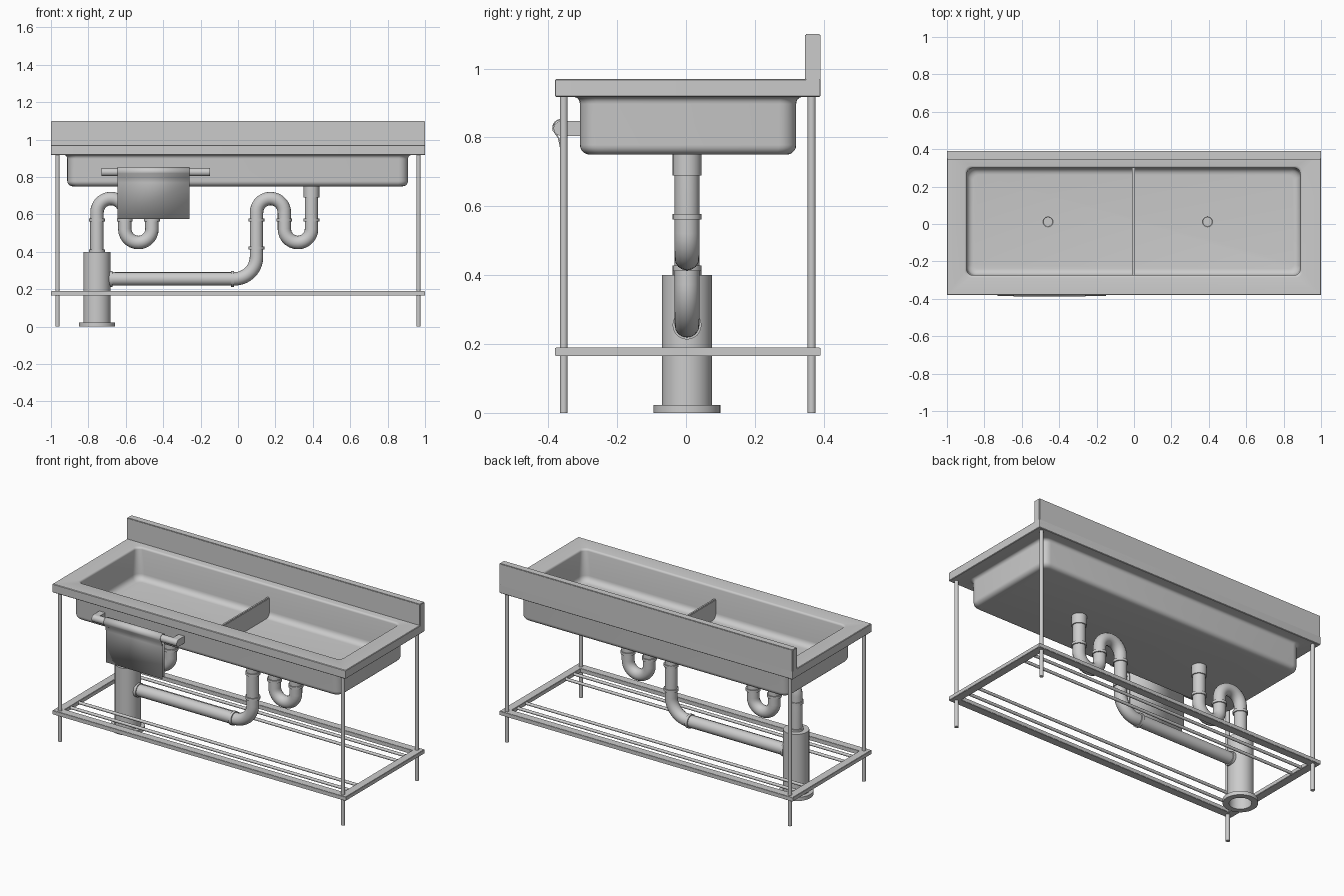
import bpy, bmesh, math
from mathutils import Vector

if "Cube" in bpy.data.objects:
    bpy.data.objects.remove(bpy.data.objects["Cube"])

PY = 0.003  # plane of all the pipework


def finish(ob, angle=35):
    bpy.ops.object.select_all(action='DESELECT')
    bpy.context.view_layer.objects.active = ob
    ob.select_set(True)
    bpy.ops.object.shade_smooth_by_angle(angle=math.radians(angle))
    return ob


def from_bm(name, bm):
    bmesh.ops.recalc_face_normals(bm, faces=bm.faces[:])
    me = bpy.data.meshes.new(name)
    bm.to_mesh(me)
    bm.free()
    ob = bpy.data.objects.new(name, me)
    bpy.context.collection.objects.link(ob)
    return finish(ob)


def box(name, x0, x1, y0, y1, z0, z1, bevel=0.0):
    bm = bmesh.new()
    bmesh.ops.create_cube(bm, size=1)
    for v in bm.verts:
        v.co = ((x0 + x1) / 2 + v.co.x * (x1 - x0),
                (y0 + y1) / 2 + v.co.y * (y1 - y0),
                (z0 + z1) / 2 + v.co.z * (z1 - z0))
    if bevel:
        bmesh.ops.bevel(bm, geom=bm.edges[:], offset=bevel, segments=2, affect='EDGES')
    return from_bm(name, bm)


def rod(name, a, b, r, seg=24):
    a, b = Vector(a), Vector(b)
    bm = bmesh.new()
    bmesh.ops.create_cone(bm, cap_ends=True, segments=seg, radius1=r, radius2=r, depth=(b - a).length)
    q = (b - a).to_track_quat('Z', 'Y')
    for v in bm.verts:
        v.co = q @ v.co + (a + b) / 2
    return from_bm(name, bm)


def rounded_rect(x0, x1, y0, y1, r, z, n=6):
    pts = []
    for cx, cy, a0 in ((x1 - r, y1 - r, 0), (x0 + r, y1 - r, 90), (x0 + r, y0 + r, 180), (x1 - r, y0 + r, 270)):
        for i in range(n + 1):
            a = math.radians(a0 + 90 * i / n)
            pts.append((cx + r * math.cos(a), cy + r * math.sin(a), z))
    return pts


def lathe(name, profile, x, y, seg=32):
    bm = bmesh.new()
    rings = [[bm.verts.new((x + r * math.cos(2 * math.pi * i / seg), y + r * math.sin(2 * math.pi * i / seg), z))
              for i in range(seg)] for r, z in profile]
    for p, q in zip(rings, rings[1:]):
        for i in range(seg):
            bm.faces.new((p[i], p[i - 1], q[i - 1], q[i]))
    bm.faces.new(rings[0])
    bm.faces.new(rings[-1])
    return from_bm(name, bm)


def arc(cx, cz, r, a0, a1, n=14):
    return [(cx + r * math.cos(math.radians(a0 + (a1 - a0) * i / n)),
             cz + r * math.sin(math.radians(a0 + (a1 - a0) * i / n))) for i in range(n + 1)]


def pipe(name, path, r=0.036):
    cu = bpy.data.curves.new(name, 'CURVE')
    cu.dimensions = '3D'
    cu.bevel_depth, cu.bevel_resolution, cu.use_fill_caps = r, 6, True
    sp = cu.splines.new('POLY')
    sp.points.add(len(path) - 1)
    for p, (x, z) in zip(sp.points, path):
        p.co = (x, PY, z, 1)
    ob = bpy.data.objects.new(name, cu)
    bpy.context.collection.objects.link(ob)
    bpy.ops.object.select_all(action='DESELECT')
    bpy.context.view_layer.objects.active = ob
    ob.select_set(True)
    bpy.ops.object.convert(target='MESH')
    return finish(bpy.context.view_layer.objects.active, 40)


# Worktop and basin: one closed shell lofted from inner floor over the rim to the underside
IN, OUT = (-0.9, 0.895, -0.28, 0.305), (-0.913, 0.909, -0.308, 0.32)
TOP = (-1, 1, -0.38, 0.39)


def ring(rect, inset, r, z):
    x0, x1, y0, y1 = rect
    return rounded_rect(x0 + inset, x1 - inset, y0 + inset, y1 - inset, r, z)


loops = []
R = 0.035
for i in range(6):  # inner floor fillet
    a = math.radians(90 * i / 5)
    s = R * (1 - math.sin(a)) + 0.006
    loops.append(ring(IN, s, 0.05 - s / 2, 0.775 + R * (1 - math.cos(a))))
for i in range(4):  # inner lip
    a = math.radians(90 * i / 3)
    s = 0.006 - 0.012 * (1 - math.cos(a))
    loops.append(ring(IN, s, 0.032, 0.958 + 0.012 * math.sin(a)))
loops += [ring(TOP, 0.003, 0.003, 0.97), ring(TOP, 0, 0.003, 0.967),
          ring(TOP, 0, 0.003, 0.920), ring(TOP, 0.003, 0.003, 0.917)]
for i in range(5):  # flare under the worktop
    a = math.radians(90 * i / 4)
    s = -0.016 * (1 - math.sin(a))
    loops.append(ring(OUT, s, 0.05, 0.917 - 0.02 * (1 - math.cos(a))))
R = 0.028
for i in range(6):  # outer bottom fillet
    a = math.radians(90 * i / 5)
    s = R * (1 - math.cos(a))
    loops.append(ring(OUT, s, 0.05 - s / 2, 0.75 + R * (1 - math.sin(a))))
bm = bmesh.new()
vl = [[bm.verts.new(p) for p in lp] for lp in loops]
for p, q in zip(vl, vl[1:]):
    for i in range(len(p)):
        bm.faces.new((p[i - 1], p[i], q[i], q[i - 1]))
bm.faces.new(vl[0])
bm.faces.new(vl[-1])
from_bm("worktop_and_basin", bm)

box("backsplash", -1, 1, 0.346, 0.39, 0.917, 1.10, 0.003)
box("basin_divider", -0.012, 0.006, -0.279, 0.304, 0.772, 0.895, 0.004)

# Legs and lower shelf
for sx, side in ((-1, "left"), (1, "right")):
    for y, end in ((-0.355, "front"), (0.365, "back")):
        rod(f"{end}_{side}_leg", (sx * 0.965, y, 0), (sx * 0.965, y, 0.92), 0.0115)
    box(f"shelf_frame_{side}", min(sx, sx * 0.95), max(sx, sx * 0.95), -0.38, 0.39, 0.165, 0.19, 0.002)
box("shelf_frame_front", -0.96, 0.96, -0.38, -0.33, 0.165, 0.19, 0.002)
box("shelf_frame_back", -0.96, 0.96, 0.34, 0.39, 0.165, 0.19, 0.002)
for i, y in enumerate((-0.27, -0.19, 0.2, 0.28)):
    rod(f"shelf_rail_{i + 1}", (-0.96, y, 0.178), (0.96, y, 0.178), 0.009, 12)


# Drain traps: U bend, then an arch over to the next downpipe
def trap(x):
    return ([(x, 0.755)] + arc(x - 0.0725, 0.522, 0.0725, 0, -180)
            + arc(x - 0.2195, 0.61, 0.0745, 0, 180))


def collar(name, x, z):
    rod(name, (x, PY, z - 0.008), (x, PY, z + 0.008), 0.042)


for side, x in (("left", -0.46), ("right", 0.393)):
    end = [(-0.754, 0.38)] if side == "left" else arc(-0.02, 0.374, 0.119, 0, -90) + [(-0.72, 0.255)]
    pipe(f"{side}_waste_pipe", trap(x) + end)
    rod(f"{side}_pipe_socket", (x, PY, 0.69), (x, PY, 0.752), 0.042)
    lathe(f"{side}_drain", [(0.032, 0.77), (0.032, 0.778), (0.027, 0.779), (0.025, 0.776)], x, 0.012)
    for i, dx in enumerate((0, 0.145, 0.294)):
        collar(f"{side}_collar_{i + 1}", x - dx, 0.57)
    collar(f"{side}_lower_collar", x - 0.294, 0.42 if side == "right" else 0.405)
for name, x in (("elbow_collar", -0.03), ("inlet_collar", -0.68)):
    rod(name, (x - 0.008, PY, 0.255), (x + 0.008, PY, 0.255), 0.042)

# Floor drain cylinder with a foot flange, hollow underneath
lathe("floor_drain", [(0.062, 0.38), (0.062, 0), (0.097, 0), (0.097, 0.023),
                      (0.073, 0.023), (0.073, 0.40)], -0.754, PY)

# Towel rail with end brackets
rod("towel_rail", (-0.73, -0.363, 0.826), (-0.15, -0.363, 0.826), 0.0215)
box("rail_bracket_left", -0.73, -0.69, -0.363, -0.30, 0.8045, 0.8475)
box("rail_bracket_right", -0.19, -0.15, -0.363, -0.30, 0.8045, 0.8475)

# Towel folded over the rail
prof = ([(-0.364, 0.576), (-0.364, 0.77), (-0.370, 0.798)] + arc(-0.363, 0.828, 0.0235, 200, -20)
        + [(-0.347, 0.798), (-0.346, 0.77), (-0.346, 0.58)])
bm = bmesh.new()
rows = [[bm.verts.new((x, y, z)) for x in (-0.645, -0.26)] for y, z in prof]
for p, q in zip(rows, rows[1:]):
    bm.faces.new((p[0], p[1], q[1], q[0]))
towel = from_bm("towel", bm)
mod = towel.modifiers.new("thickness", 'SOLIDIFY')
mod.thickness, mod.offset = 0.004, 0
